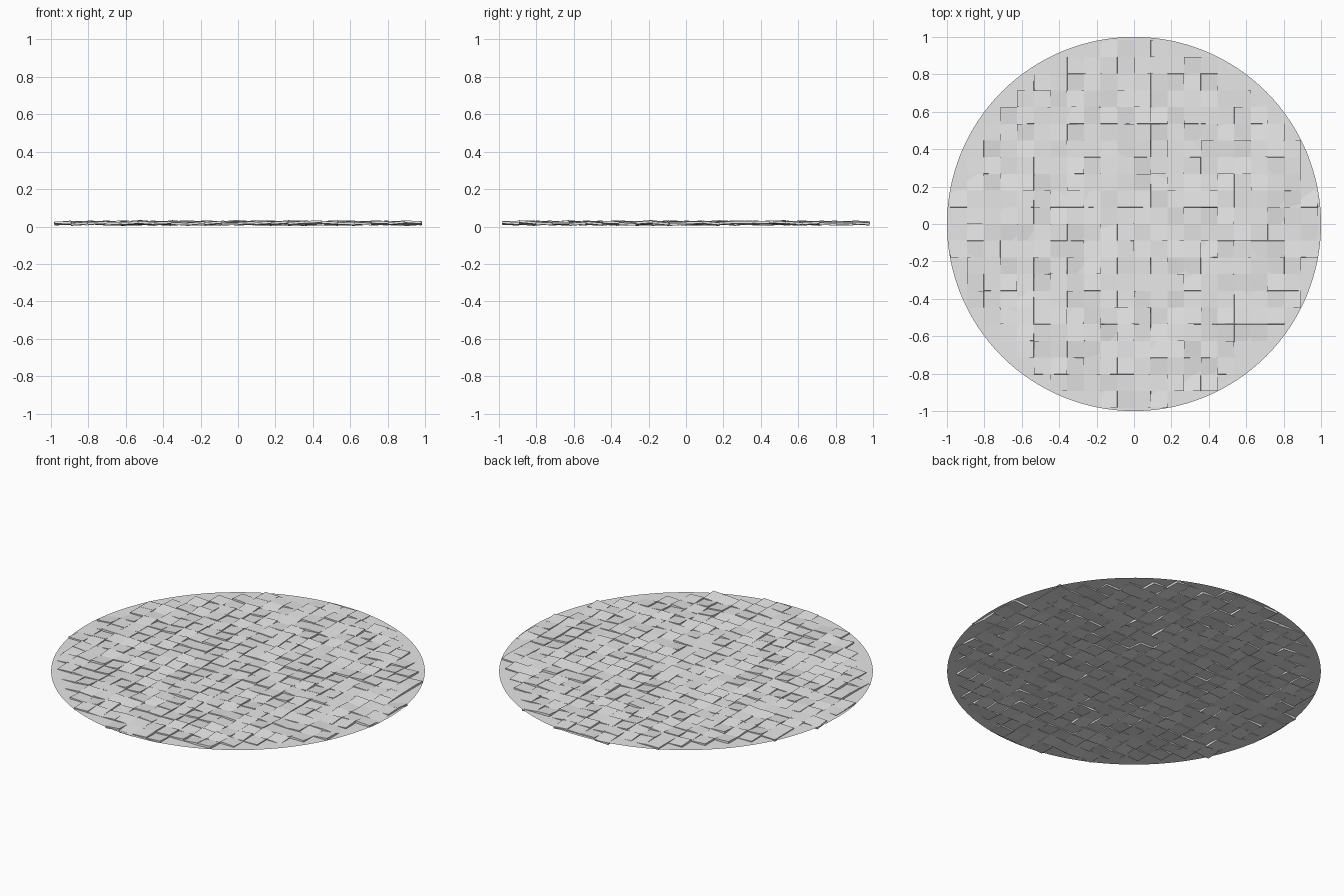
import bpy
import bmesh
import math
import random
from mathutils import Matrix, Vector

random.seed(7)

if "Cube" in bpy.data.objects:
    bpy.data.objects.remove(bpy.data.objects["Cube"], do_unlink=True)

MID_Z = 0.0187       # height of the thin sheet inside the tiles
PITCH = 0.0893       # tile spacing
THICK = 0.012
TILT = 0.1
CELLS = 11           # tiles from the centre to the rim


def make_material(name, colour):
    mat = bpy.data.materials.new(name)
    mat.use_nodes = True
    mat.diffuse_color = colour
    mat.node_tree.nodes["Principled BSDF"].inputs["Base Color"].default_value = colour
    return mat


def make_object(name, bm, mat):
    mesh = bpy.data.meshes.new(name)
    bm.to_mesh(mesh)
    bm.free()
    mesh.materials.append(mat)
    obj = bpy.data.objects.new(name, mesh)
    bpy.context.collection.objects.link(obj)
    return obj


grey = make_material("light_grey", (0.8, 0.8, 0.8, 1))

# Round sheet
bm = bmesh.new()
bmesh.ops.create_circle(bm, cap_ends=True, segments=128, radius=1,
                        matrix=Matrix.Translation((0, 0, MID_Z)))
make_object("round_sheet", bm, grey)

# Slightly tilted square tiles, kept where the whole tile lies on the sheet
bm = bmesh.new()
for i in range(-CELLS, CELLS):
    for j in range(-CELLS, CELLS):
        x, y = (i + 0.5) * PITCH, (j + 0.5) * PITCH
        if math.hypot(abs(x) + PITCH / 2, abs(y) + PITCH / 2) > 1:
            continue
        lift = random.uniform(-0.003, 0.003)
        place = Matrix.Translation(Vector((x, y, MID_Z + lift)))
        tilt = (Matrix.Rotation(random.uniform(-TILT, TILT), 4, 'X')
                @ Matrix.Rotation(random.uniform(-TILT, TILT), 4, 'Y'))
        size = Matrix.Diagonal((PITCH, PITCH, THICK, 1))
        bmesh.ops.create_cube(bm, size=1, matrix=place @ tilt @ size)
make_object("tilted_tiles", bm, grey)
